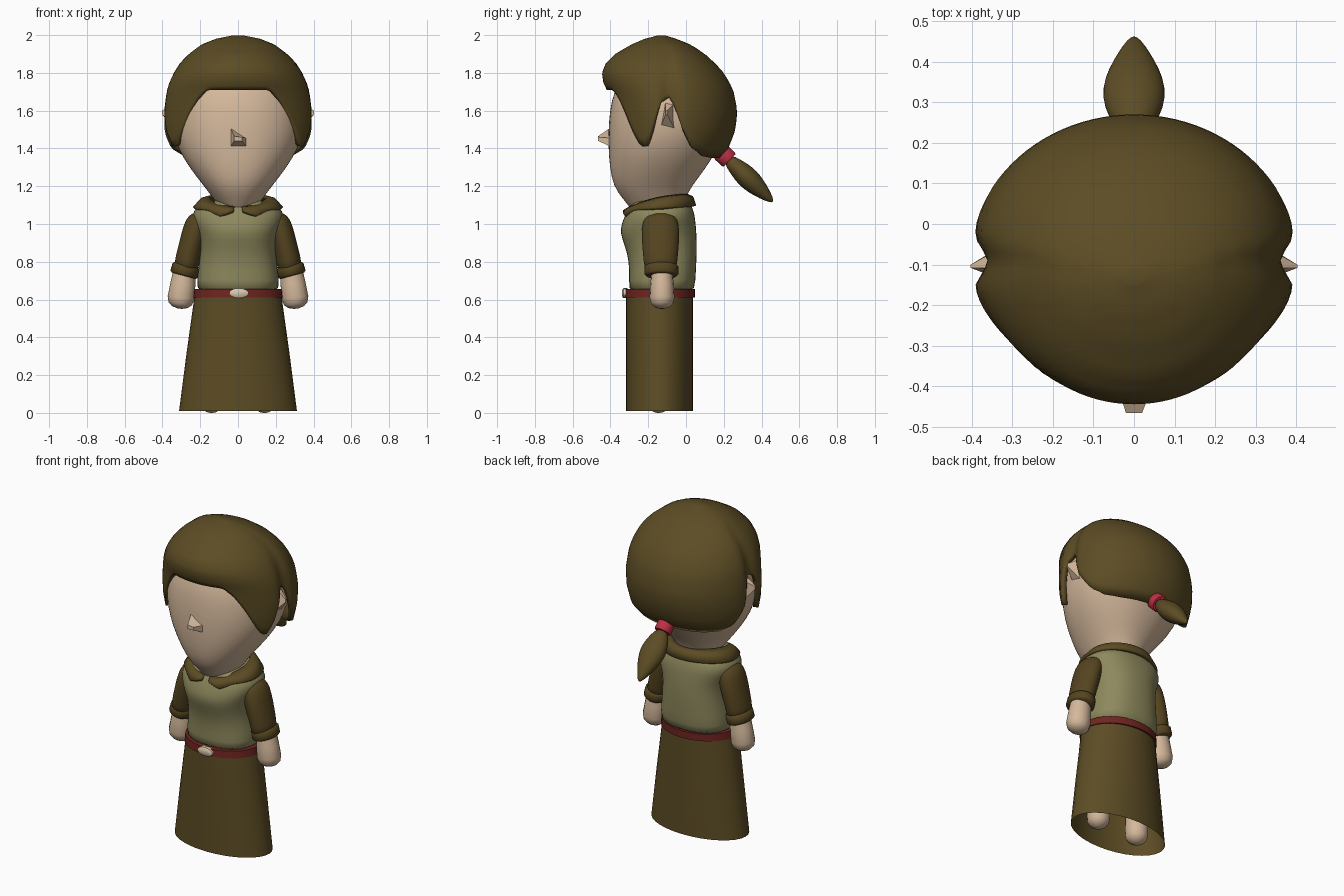
import bpy, bmesh, math
from mathutils import Vector, Matrix

if "Cube" in bpy.data.objects:
    bpy.data.objects.remove(bpy.data.objects["Cube"])


def mat(name, rgb):
    m = bpy.data.materials.new(name)
    m.diffuse_color = (*rgb, 1)
    m.use_nodes = True
    m.node_tree.nodes["Principled BSDF"].inputs["Base Color"].default_value = m.diffuse_color
    return m


BROWN = mat("hair brown", (0.108, 0.073, 0.018))
SLEEVE = mat("sleeve brown", (0.090, 0.058, 0.014))
SKIN = mat("skin", (0.66, 0.48, 0.33))
GREEN = mat("shirt green", (0.27, 0.25, 0.11))
RED = mat("belt red", (0.16, 0.018, 0.014))
PINK = mat("hair band pink", (0.52, 0.03, 0.055))
CREAM = mat("buckle cream", (0.70, 0.58, 0.42))


def grid_object(name, rows, material, closed=True, cap=(True, True), subsurf=0, thick=0, angle=50):
    """Skin a list of equally long point rows."""
    bm = bmesh.new()
    vs = [[bm.verts.new(p) for p in r] for r in rows]
    n = len(rows[0])
    for a, b in zip(vs, vs[1:]):
        for i in range(n if closed else n - 1):
            j = (i + 1) % n
            bm.faces.new((a[i], a[j], b[j], b[i]))
    if cap[0]:
        bm.faces.new(vs[0][::-1])
    if cap[1]:
        bm.faces.new(vs[-1])
    bmesh.ops.recalc_face_normals(bm, faces=bm.faces)
    me = bpy.data.meshes.new(name)
    bm.to_mesh(me)
    bm.free()
    ob = bpy.data.objects.new(name, me)
    bpy.context.collection.objects.link(ob)
    me.materials.append(material)
    if thick:
        s = ob.modifiers.new("thickness", 'SOLIDIFY')
        s.thickness, s.offset = thick, 0
    if subsurf:
        s = ob.modifiers.new("smooth", 'SUBSURF')
        s.levels = s.render_levels = subsurf
    bpy.ops.object.select_all(action='DESELECT')
    ob.select_set(True)
    bpy.context.view_layer.objects.active = ob
    bpy.ops.object.shade_smooth_by_angle(angle=math.radians(angle))
    return ob


def ring(z, hx, yf, yb, n=32, e=1.0):
    """Oval at height z, half width hx, from yf to yb."""
    pts = []
    for i in range(n):
        t = 2 * math.pi * i / n
        s, c = math.sin(t), math.cos(t)
        pts.append((hx * math.copysign(abs(s) ** e, s),
                    (yf + yb) / 2 - (yb - yf) / 2 * math.copysign(abs(c) ** e, c), z))
    return pts


def tube(name, stations, material, n=16, **kw):
    """Stations (centre, radius across x, radius other way) along a path."""
    rows = []
    axis = (Vector(stations[-1][0]) - Vector(stations[0][0])).normalized()
    other = axis.cross(Vector((1, 0, 0))).normalized()
    side = other.cross(axis).normalized()
    for c, rx, ry in stations:
        rows.append([Vector(c) + side * rx * math.cos(2 * math.pi * i / n)
                     + other * ry * math.sin(2 * math.pi * i / n) for i in range(n)])
    return grid_object(name, rows, material, **kw)


def lerp(table, x):
    """Piecewise linear lookup; returns the values after the key."""
    if x <= table[0][0]:
        return table[0][1:]
    for p, q in zip(table, table[1:]):
        if x <= q[0]:
            k = (x - p[0]) / (q[0] - p[0])
            return tuple(u + (v - u) * k for u, v in zip(p[1:], q[1:]))
    return table[-1][1:]


# Head, tapering to the chin and neck
head = [(1.05, .05, -.27, -.06), (1.09, .10, -.30, -.01), (1.14, .135, -.34, .0),
        (1.20, .18, -.385, .03), (1.30, .26, -.405, .11), (1.40, .32, -.412, .17),
        (1.50, .35, -.412, .21), (1.60, .355, -.405, .23), (1.70, .34, -.385, .21),
        (1.82, .25, -.32, .13), (1.90, .10, -.2, .0)]
grid_object("head", [ring(*r, n=32, e=.93) for r in head], SKIN, subsurf=1)

# Nose, a small faceted wedge
nose = [[(-.04, -.40, 1.51), (-.04, -.40, 1.41), (.045, -.40, 1.41), (.045, -.40, 1.455)],
        [(-.02, -.465, 1.465), (-.02, -.465, 1.44), (.02, -.465, 1.44), (.02, -.465, 1.46)]]
grid_object("nose", nose, SKIN, angle=10)

# Pointed ears in the gaps of the hair
for s, label in ((1, "right"), (-1, "left")):
    grid_object("ear_" + label,
                [[(s * .32, -.14, 1.50), (s * .32, -.05, 1.48), (s * .33, -.06, 1.64), (s * .33, -.11, 1.65)],
                 [(s * .402, -.108, 1.58), (s * .402, -.10, 1.58), (s * .402, -.10, 1.60), (s * .402, -.108, 1.60)]],
                SKIN, angle=20)

# Hair shell: height -> half width, front y, back y
shell = [(1.34, .35, -.36, .17), (1.40, .385, -.37, .225), (1.50, .402, -.385, .262), (1.60, .402, -.395, .272),
         (1.70, .388, -.415, .252), (1.75, .372, -.438, .23), (1.80, .348, -.445, .20), (1.85, .315, -.425, .155),
         (1.90, .265, -.375, .10), (1.95, .195, -.29, .025), (1.98, .12, -.22, -.05), (1.998, .03, -.15, -.11)]
# Lower hair edge: angle from the front -> height
edge = [(0, 1.71), (25, 1.71), (33, 1.665), (42, 1.57), (50, 1.48), (58, 1.41), (64, 1.41), (70, 1.47),
        (76, 1.56), (82, 1.64), (90, 1.67), (95, 1.62), (100, 1.52), (106, 1.46), (114, 1.40),
        (128, 1.36), (145, 1.35), (180, 1.35)]
rows, N, M = [], 96, 22
for j in range(M + 1):
    row = []
    for i in range(N):
        deg = 360 * i / N
        phi = min(deg, 360 - deg)
        low = lerp(edge, phi)[0]
        k = math.sin(j / M * math.pi / 2)
        z = low + (1.998 - low) * k
        hx, yf, yb = lerp(shell, z)
        dent = 1 - .08 * math.exp(-((phi - 90) / 8) ** 2) * (1 - k)
        t = math.radians(deg)
        c = math.cos(t)
        mid = -.09 if z < 1.9 else -.09 - .4 * (z - 1.9)
        y = mid + ((yf - mid) * c if c > 0 else -(yb - mid) * c)
        row.append((hx * dent * math.sin(t), y, z))
    rows.append(row)
hair = grid_object("hair", rows, BROWN, cap=(False, True), angle=60)
sol = hair.modifiers.new("thickness", 'SOLIDIFY')
sol.thickness, sol.offset = .03, -1

# Ponytail and its band
d = Vector((0, .72, -.69))
base = Vector((0, .18, 1.385))
tube("hair_band", [(base + d * t, r, r) for t, r in ((0, .046), (.01, .05), (.06, .05), (.07, .046))], PINK)
tube("ponytail", [(base + d * t, rx, ry) for t, rx, ry in
                  ((.06, .03, .03), (.10, .055, .042), (.16, .076, .056), (.21, .08, .06),
                   (.27, .066, .052), (.33, .04, .034), (.375, .018, .016), (.388, .004, .004))], BROWN, subsurf=1)

# Shirt body with rounded chest and shoulders
shirt = [(.62, .222, -.31, .045), (.70, .218, -.30, .05), (.80, .205, -.302, .056), (.88, .20, -.322, .058),
         (.95, .21, -.35, .056), (1.0, .232, -.342, .052), (1.05, .245, -.322, .046), (1.085, .225, -.305, .035),
         (1.12, .17, -.28, .02), (1.13, .12, -.25, .0)]
grid_object("shirt", [ring(*r, e=.85) for r in shirt], GREEN, subsurf=1)

# Collar, two flaps parted at the front
inner, mid_row, outer = [], [], []
for i in range(41):
    deg = 7 + 346 * i / 40
    phi, t = min(deg, 360 - deg), math.radians(deg)
    f = (1 + math.cos(t)) / 2
    tip = .03 * math.exp(-((phi - 24) / 12) ** 2)
    inner.append((.15 * math.sin(t), -.145 - .15 * math.cos(t), 1.15 - .065 * f ** 2))
    mid_row.append((.195 * math.sin(t), -.145 - .175 * math.cos(t), 1.14 - .07 * f ** 2))
    outer.append((.232 * math.sin(t), -.14 - (.185 + tip * .4) * math.cos(t), 1.095 - .025 * f - tip))
grid_object("collar", [inner, mid_row, outer], BROWN, closed=False, cap=(False, False), thick=.02)

# Sleeves with cuffs, and mitten hands
for s, label in ((1, "right"), (-1, "left")):
    tube("sleeve_" + label, [((s * x, -.135, z), rx, ry) for x, z, rx, ry in
                             ((.19, 1.055, .03, .05), (.20, 1.035, .06, .088), (.22, .99, .068, .10),
                              (.245, .90, .066, .10), (.27, .80, .066, .09), (.28, .74, .066, .084))],
         SLEEVE, n=20, subsurf=1)
    tube("cuff_" + label, [((s * x, -.13, z), r, r + .015) for x, z, r in
                           ((.272, .782, .066), (.275, .775, .074), (.285, .735, .075), (.287, .726, .066))],
         SLEEVE, n=20)
    tube("hand_" + label, [((s * x, -.127, z), r * 1.04, r * .97) for x, z, r in
                           ((.282, .76, .056), (.292, .68, .064), (.302, .61, .068), (.306, .578, .060),
                            (.308, .56, .04), (.309, .552, .012))], SKIN)
    # Leg with rounded foot under the skirt
    tube("leg_" + label, [((s * .14, -.145, z), r, r) for z, r in
                          ((.35, .06), (.08, .066), (.04, .062), (.018, .048), (.004, .025), (0, .008))], SKIN)

# Skirt, open at the bottom
grid_object("skirt", [ring(.01, .312, -.318, .038), ring(.32, .272, -.318, .038), ring(.635, .228, -.318, .038)],
            BROWN, cap=(False, True), angle=30)

# Belt and oval buckle
grid_object("belt", [ring(.612, .236, -.325, .048), ring(.655, .232, -.322, .048)], RED)
tube("buckle", [((.005, y, .634), rx, rz) for y, rx, rz in
                ((-.31, .052, .026), (-.332, .052, .026), (-.338, .04, .018))], CREAM, n=16)
